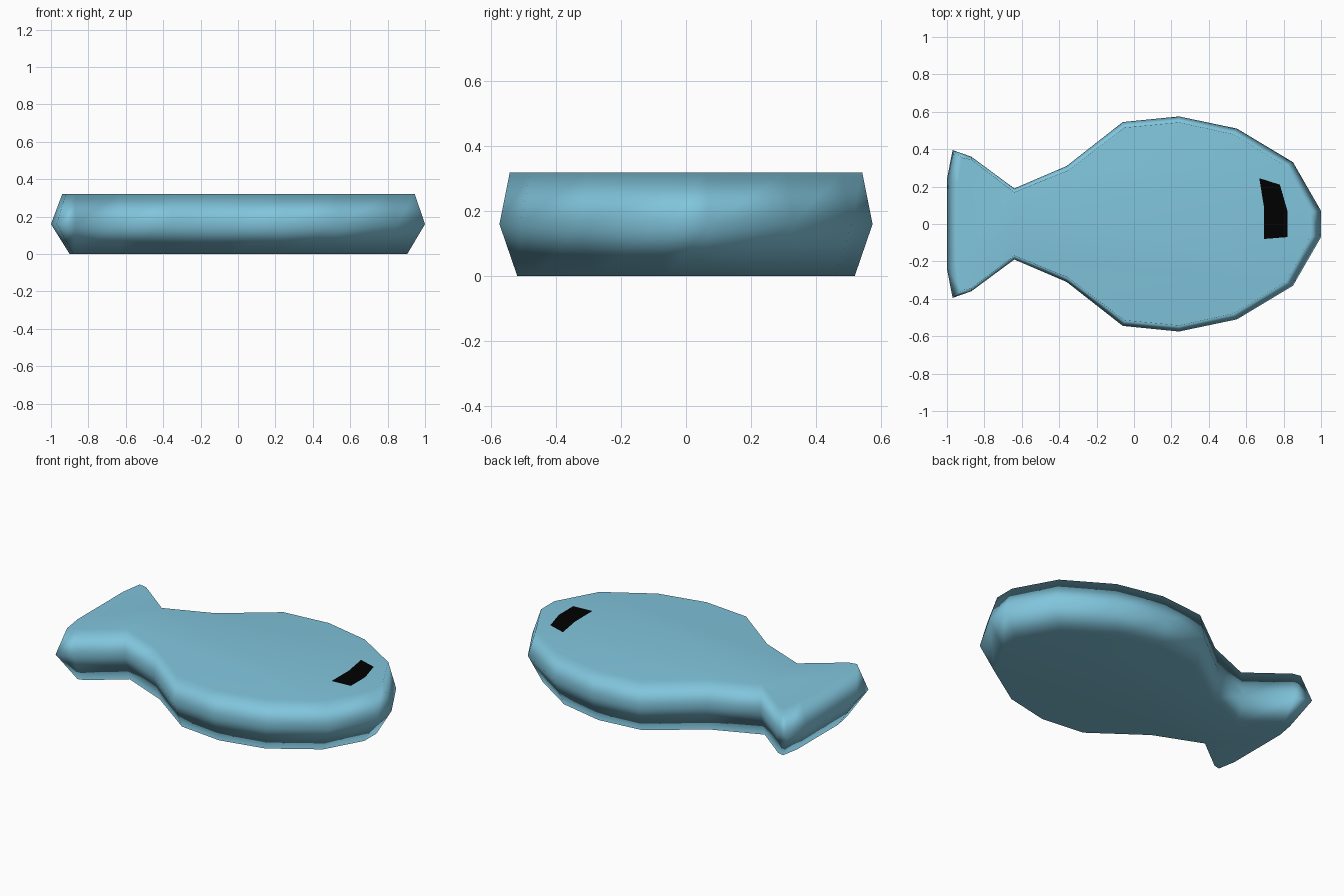
import bpy

if "Cube" in bpy.data.objects:
    bpy.data.objects.remove(bpy.data.objects["Cube"])

TOP = 0.32


def material(name, color):
    mat = bpy.data.materials.new(name)
    mat.diffuse_color = (*color, 1)
    mat.use_nodes = True
    mat.node_tree.nodes["Principled BSDF"].inputs["Base Color"].default_value = mat.diffuse_color
    return mat


def make_object(name, verts, faces, mat):
    mesh = bpy.data.meshes.new(name)
    mesh.from_pydata(verts, [], faces)
    mesh.materials.append(mat)
    obj = bpy.data.objects.new(name, mesh)
    bpy.context.collection.objects.link(obj)
    return obj


# Half outlines (nose to tail) at the bottom, belly line and top
bottom = [(0.905, 0.06), (0.78, 0.285), (0.51, 0.46), (0.235, 0.52), (-0.04, 0.49),
          (-0.35, 0.265), (-0.64, 0.145), (-0.84, 0.30), (-0.88, 0.31), (-0.90, 0.20)]
middle = [(1.0, 0.07), (0.85, 0.33), (0.55, 0.51), (0.24, 0.575), (-0.06, 0.545),
          (-0.36, 0.31), (-0.64, 0.19), (-0.87, 0.36), (-0.97, 0.395), (-1.0, 0.24)]
top = [(0.945, 0.065), (0.81, 0.31), (0.53, 0.48), (0.24, 0.543), (-0.05, 0.515),
       (-0.355, 0.285), (-0.64, 0.17), (-0.87, 0.345), (-0.92, 0.355), (-0.94, 0.22)]

# Fish body: mirrored outlines joined into a thick slab with a bulging rim
verts = []
for half, z in ((bottom, 0), (middle, TOP / 2), (top, TOP)):
    ring = half + [(x, -y) for x, y in reversed(half)]
    verts += [(x, y, z) for x, y in ring]
n = 2 * len(middle)
faces = [tuple(reversed(range(2 * n, 3 * n)))[::-1], tuple(reversed(range(n)))]
for level in (0, n):
    for i in range(n):
        j = (i + 1) % n
        faces.append((level + i, level + j, level + n + j, level + n + i))
body = make_object("fish_body", verts, faces, material("blue", (0.22, 0.56, 0.72)))
body.data.shade_smooth()
body.modifiers.new("weighted_normals", 'WEIGHTED_NORMAL')

# Eye: dark curved patch lying on the top
eye = [(0.67, 0.245), (0.695, 0.09), (0.695, -0.08), (0.82, -0.07), (0.82, 0.07), (0.78, 0.21)]
make_object("eye_patch", [(x, y, TOP + 0.001) for x, y in eye], [tuple(range(len(eye)))],
            material("black", (0.0, 0.0, 0.0)))
